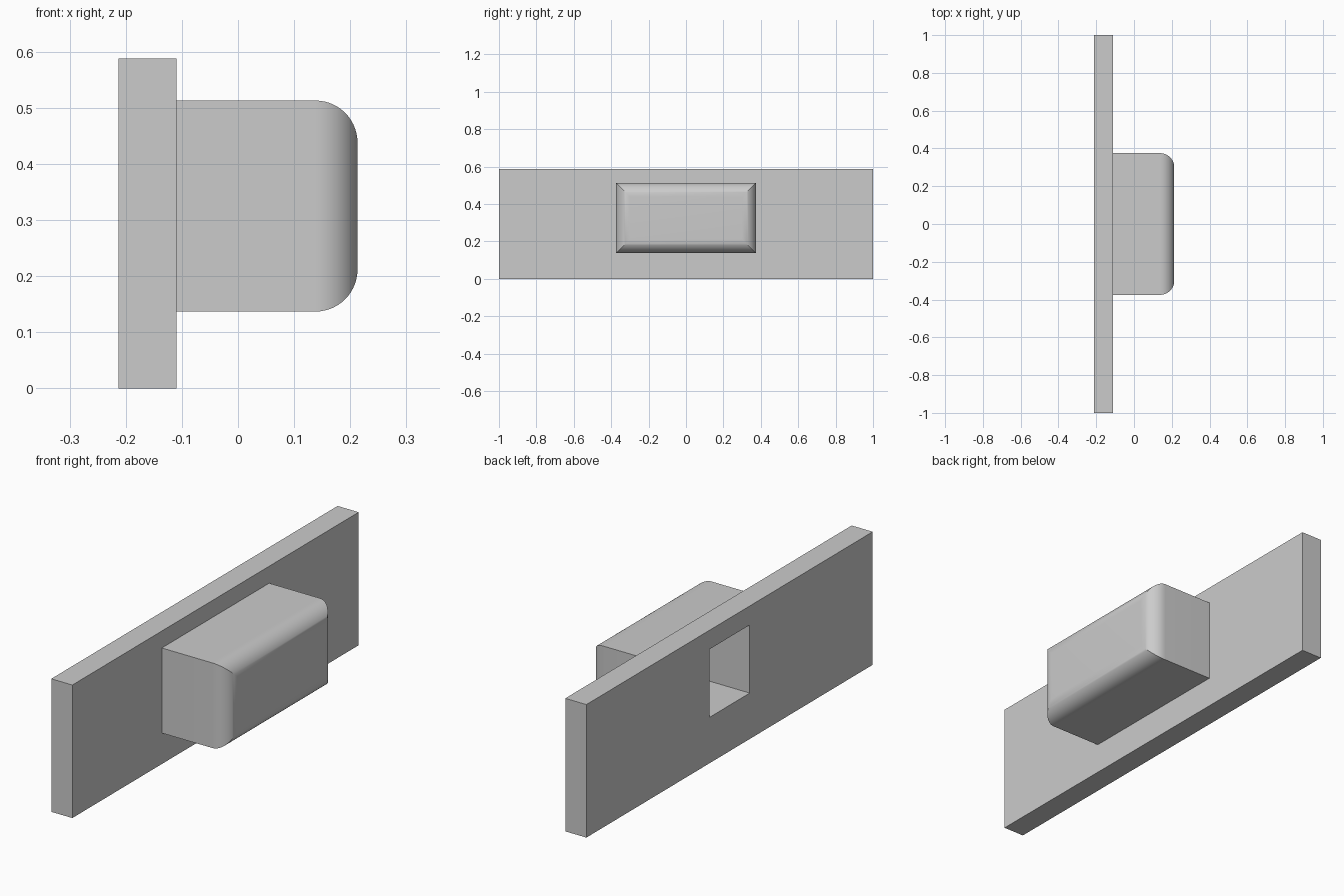
import bpy
import bmesh
from math import sin, cos, pi

cube = bpy.data.objects.get("Cube")
if cube:
    bpy.data.objects.remove(cube, do_unlink=True)

grey = bpy.data.materials.new("light_grey")
grey.use_nodes = True
colour = (0.6, 0.6, 0.6, 1)
grey.diffuse_color = colour
grey.node_tree.nodes["Principled BSDF"].inputs["Base Color"].default_value = colour


def loft(name, rings, cap_start=False, cap_end=False):
    """Skin rectangles given as (x, half width in y, bottom z, top z)."""
    bm = bmesh.new()
    loops = []
    for x, w, lo, hi in rings:
        corners = ((-w, lo), (w, lo), (w, hi), (-w, hi))
        loops.append([bm.verts.new((x, y, z)) for y, z in corners])
    for a, b in zip(loops, loops[1:]):
        for i in range(4):
            j = (i + 1) % 4
            bm.faces.new((a[i], a[j], b[j], b[i]))
    if cap_start:
        bm.faces.new(loops[0][::-1])
    if cap_end:
        bm.faces.new(loops[-1])
    mesh = bpy.data.meshes.new(name)
    bm.to_mesh(mesh)
    bm.free()
    mesh.materials.append(grey)
    obj = bpy.data.objects.new(name, mesh)
    bpy.context.collection.objects.link(obj)
    bpy.ops.object.select_all(action="DESELECT")
    obj.select_set(True)
    bpy.context.view_layer.objects.active = obj
    bpy.ops.object.shade_smooth_by_angle(angle=pi / 6)
    return obj


back, face, tip = -0.213, -0.11, 0.213
radius, steps = 0.075, 14
block_w, block_lo, block_hi = 0.375, 0.137, 0.513
pocket = (0.141, 0.203, 0.504)

# Square pocket opening on the back of the plate
loft("pocket", [(0.087, *pocket), (back, *pocket)], cap_start=True)

# Flat plate, open where the pocket and the block join it
loft("plate", [(back, *pocket), (back, 1, 0, 0.588), (face, 1, 0, 0.588),
               (face, block_w, block_lo, block_hi)])

# Block with rounded, mitred outer edges
rings = [(face, block_w, block_lo, block_hi)]
for i in range(steps + 1):
    a = pi / 2 * i / steps
    inset = radius * (1 - cos(a))
    rings.append((tip - radius + radius * sin(a), block_w - inset,
                  block_lo + inset, block_hi - inset))
loft("block", rings, cap_end=True)
